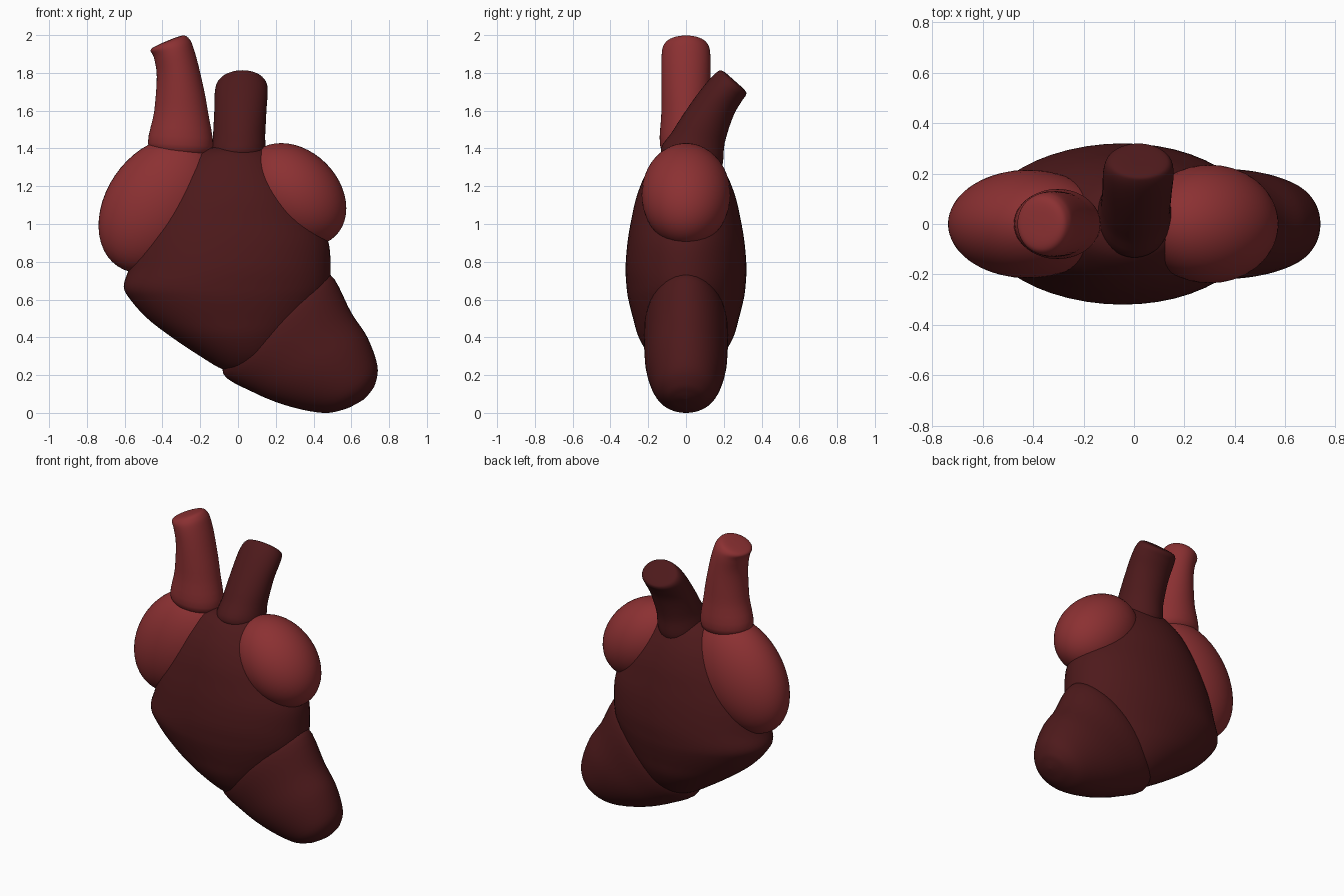
import bpy, bmesh, math
from mathutils import Matrix


def material(name, rgb):
    m = bpy.data.materials.new(name)
    m.diffuse_color = (*rgb, 1)
    return m


LIGHT = material("light_red", (0.26, 0.030, 0.032))
DARK = material("dark_red", (0.075, 0.010, 0.011))


def finish(name, bm, mat):
    bmesh.ops.remove_doubles(bm, verts=bm.verts, dist=0.0005)
    bmesh.ops.recalc_face_normals(bm, faces=bm.faces)
    for f in bm.faces:
        f.smooth = True
    me = bpy.data.meshes.new(name)
    bm.to_mesh(me)
    bm.free()
    me.set_sharp_from_angle(angle=math.radians(50))
    me.materials.append(mat)
    ob = bpy.data.objects.new(name, me)
    bpy.context.collection.objects.link(ob)
    return ob


def spline(stations, steps):
    out = []
    n = len(stations)
    for i in range(n - 1):
        rows = [stations[min(max(i + k, 0), n - 1)] for k in (-1, 0, 1, 2)]
        for s in range(steps):
            t = s / steps
            out.append([0.5 * (2 * b + (c - a) * t + (2 * a - 5 * b + 4 * c - d) * t * t
                               + (3 * b - a - 3 * c + d) * t ** 3) for a, b, c, d in zip(*rows)])
    return out + [list(stations[-1])]


def loft(name, stations, mat, place=lambda p, w, q: (p, w, q), steps=5, seg=48):
    # station: two opposite outline points (p, q), then the half depth across them
    bm = bmesh.new()
    rings = []
    for p0, q0, p1, q1, h in spline(stations, steps):
        ring = []
        for k in range(seg):
            a = math.tau * k / seg
            c = math.cos(a)
            ring.append(bm.verts.new(place((p0 + p1) / 2 + c * (p1 - p0) / 2, h * math.sin(a),
                                           (q0 + q1) / 2 + c * (q1 - q0) / 2)))
        rings.append(ring)
    for r0, r1 in zip(rings, rings[1:]):
        for k in range(seg):
            j = (k + 1) % seg
            bm.faces.new((r0[k], r0[j], r1[j], r1[k]))
    return finish(name, bm, mat)


def ellipsoid(name, centre, radii, tilt, mat):
    bm = bmesh.new()
    m = (Matrix.Translation(centre) @ Matrix.Rotation(math.radians(tilt), 4, 'Y')
         @ Matrix.Diagonal((*radii, 1)))
    bmesh.ops.create_uvsphere(bm, u_segments=48, v_segments=24, radius=1, matrix=m)
    return finish(name, bm, mat)


# main muscle body
loft("heart_body", [
    (0.04, 0.2, 0.04, 0.2, 0), (-0.08, 0.23, 0.14, 0.23, 0.11), (-0.20, 0.3, 0.25, 0.3, 0.19),
    (-0.35, 0.4, 0.33, 0.4, 0.25), (-0.48, 0.5, 0.41, 0.5, 0.28), (-0.57, 0.6, 0.46, 0.6, 0.305),
    (-0.605, 0.67, 0.485, 0.67, 0.315), (-0.575, 0.77, 0.49, 0.77, 0.32),
    (-0.54, 0.9, 0.48, 0.9, 0.31), (-0.49, 1.02, 0.43, 1.02, 0.29),
    (-0.42, 1.15, 0.36, 1.15, 0.26), (-0.33, 1.28, 0.26, 1.28, 0.205),
    (-0.20, 1.39, 0.15, 1.39, 0.12), (0, 1.42, 0, 1.42, 0)], DARK)

# lower tip
loft("lower_tip", [
    (0.17, 0.53, 0.17, 0.53, 0), (0.0, 0.35, 0.38, 0.68, 0.13), (-0.08, 0.21, 0.49, 0.73, 0.215),
    (0.09, 0.105, 0.60, 0.53, 0.22), (0.27, 0.035, 0.685, 0.40, 0.205),
    (0.45, 0.0, 0.738, 0.25, 0.165), (0.56, 0.018, 0.727, 0.155, 0.11),
    (0.625, 0.047, 0.697, 0.105, 0.055), (0.667, 0.072, 0.667, 0.072, 0)], DARK)

# two upper chambers
ellipsoid("large_upper_chamber", (-0.42, 0, 1.10), (0.28, 0.215, 0.39), 34, LIGHT)
ellipsoid("small_upper_chamber", (0.30, 0, 1.155), (0.235, 0.235, 0.307), -45, LIGHT)

# tall vessel
loft("tall_vessel", [
    (-0.3, 1.36, -0.3, 1.36, 0), (-0.47, 1.40, -0.14, 1.38, 0.13), (-0.443, 1.6, -0.16, 1.6, 0.13),
    (-0.43, 1.78, -0.20, 1.8, 0.13), (-0.445, 1.88, -0.235, 1.93, 0.128),
    (-0.463, 1.92, -0.258, 1.98, 0.115), (-0.43, 1.945, -0.29, 1.998, 0.08),
    (-0.35, 1.98, -0.35, 1.98, 0)], LIGHT)

# vessel leaning backwards
loft("leaning_vessel", [
    (0.05, 1.24, 0.05, 1.24, 0), (-0.13, 1.37, 0.18, 1.28, 0.138), (-0.065, 1.5, 0.205, 1.43, 0.138),
    (0.03, 1.645, 0.25, 1.57, 0.138), (0.11, 1.75, 0.295, 1.65, 0.14),
    (0.165, 1.805, 0.318, 1.685, 0.128), (0.195, 1.81, 0.31, 1.71, 0.09),
    (0.25, 1.765, 0.25, 1.765, 0)], DARK,
    place=lambda p, w, q: (w + 0.05 * (q - 1.35), p, q))
